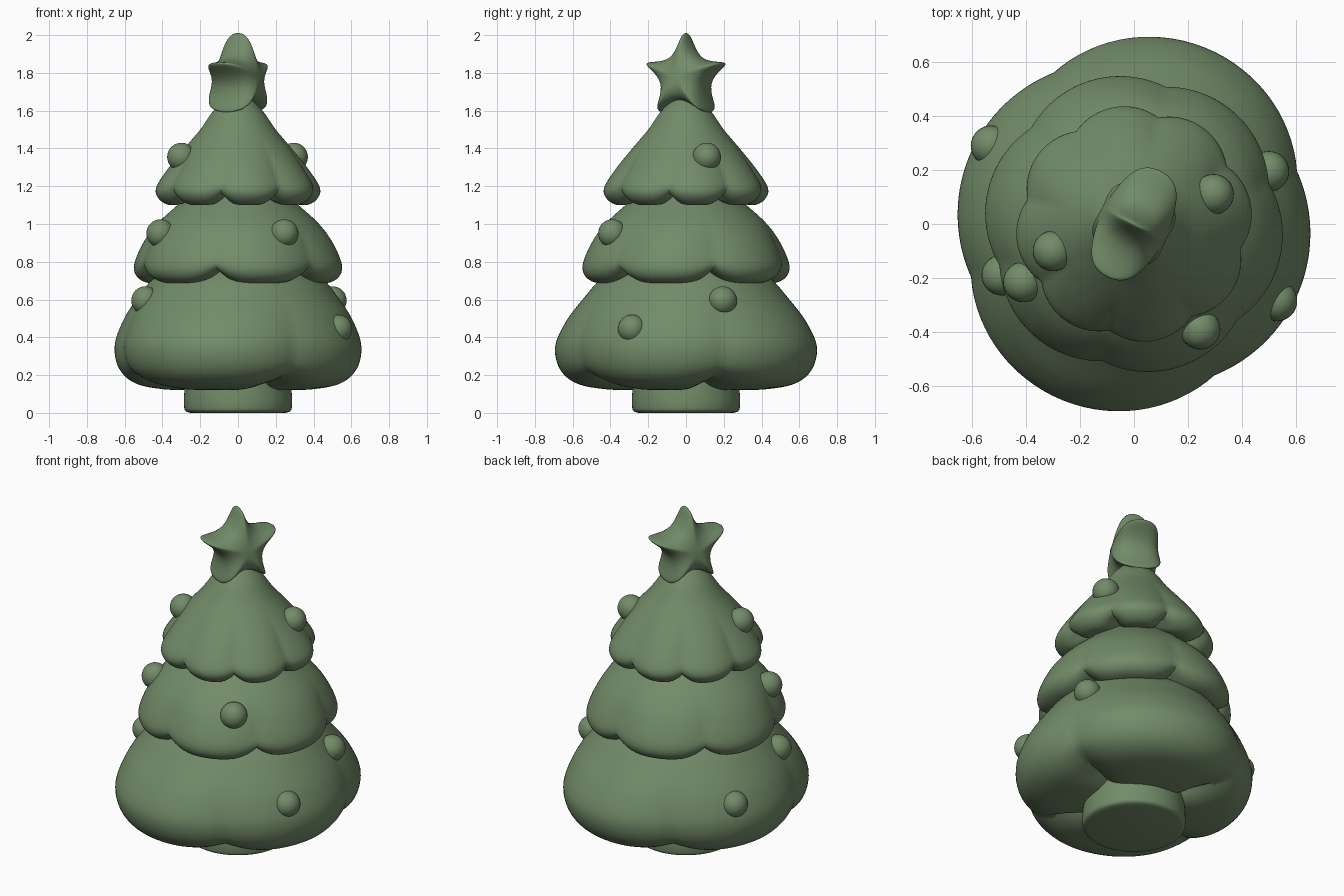
import bpy, bmesh
from math import sin, cos, radians, pi
from mathutils import Vector

if "Cube" in bpy.data.objects:
    bpy.data.objects.remove(bpy.data.objects["Cube"])

green = bpy.data.materials.new("green")
green.diffuse_color = (0.17, 0.26, 0.14, 1)
green.use_nodes = True
green.node_tree.nodes["Principled BSDF"].inputs["Base Color"].default_value = green.diffuse_color


def finish(name, bm, angle=50):
    bmesh.ops.recalc_face_normals(bm, faces=bm.faces)
    mesh = bpy.data.meshes.new(name)
    bm.to_mesh(mesh)
    bm.free()
    ob = bpy.data.objects.new(name, mesh)
    bpy.context.collection.objects.link(ob)
    mesh.materials.append(green)
    bpy.ops.object.select_all(action='DESELECT')
    bpy.context.view_layer.objects.active = ob
    ob.select_set(True)
    bpy.ops.object.shade_smooth_by_angle(angle=radians(angle))
    return ob


def skin(bm, rings):
    """Join closed rings of equal length with quads."""
    n = len(rings[0])
    for a, b in zip(rings, rings[1:]):
        for i in range(n):
            j = (i + 1) % n
            bm.faces.new((a[i], a[j], b[j], b[i]))


def smooth_path(points, steps=6):
    """Catmull-Rom through profile points."""
    p = [Vector(q) for q in points]
    p = [p[0]] + p + [p[-1]]
    out = []
    for k in range(1, len(p) - 2):
        a, b, c, d = p[k - 1:k + 3]
        for s in range(steps):
            t = s / steps
            out.append(0.5 * (2 * b + (c - a) * t + (2 * a - 5 * b + 4 * c - d) * t * t
                              + (3 * b - a - 3 * c + d) * t ** 3))
    return out + [p[-1]]


def tier(name, notches, depth, profile, swell=(0, 0), steps=20):
    """Lobed skirt; profile rows are radius, height, lobe strength, notch lift."""
    bm = bmesh.new()
    rings = []
    for r, z, w, lift in smooth_path(profile):
        ring = []
        for k, start in enumerate(notches):
            end = notches[(k + 1) % len(notches)]
            if end <= start:
                end += 360
            for i in range(steps):
                f = i / steps
                u2 = (2 * f - 1) ** 2
                ang = radians(start + (end - start) * f)
                rad = r * (1 - depth * w * u2 + swell[k % 2] * min(max(w, 0), 1) * (1 - u2))
                ring.append(bm.verts.new((rad * cos(ang), rad * sin(ang), z + lift * u2 * u2)))
        rings.append(ring)
    skin(bm, rings)
    bm.faces.new(rings[0])
    bm.faces.new(rings[-1])
    return finish(name, bm)


# Foliage tiers with 4, 6 and 8 lobes
tier("lower_tier", [18, 118, 198, 298], 0.066, [
    (.25, .85, 0, 0), (.43, .73, 0, 0), (.545, .60, .3, 0), (.63, .48, .7, 0),
    (.68, .35, 1, 0), (.655, .23, 1.2, .01), (.57, .155, 1.8, .04),
    (.42, .125, 2.5, .06), (.25, .12, 1, .05)], swell=(.035, -.03), steps=30)
tier("middle_tier", [17 + 60 * k for k in range(6)], 0.06, [
    (.20, 1.20, 0, 0), (.32, 1.10, 0, 0), (.43, 1.00, .2, 0), (.505, .90, .7, 0),
    (.555, .78, 1, .02), (.53, .71, 1.3, .05), (.45, .685, 1.8, .07),
    (.35, .71, 1, .05), (.20, .75, 0, 0)])
tier("upper_tier", [32 + 45 * k for k in range(8)], 0.075, [
    (.05, 1.68, 0, 0), (.13, 1.60, 0, 0), (.20, 1.50, 0, 0), (.285, 1.40, .2, 0),
    (.375, 1.29, .7, 0), (.437, 1.19, 1, .015), (.42, 1.13, 1.3, .03),
    (.36, 1.10, 1.8, .06), (.27, 1.12, 1, .04), (.15, 1.15, 0, 0)], steps=16)

# Trunk
bm = bmesh.new()
rings = []
for r, z in smooth_path([(.25, 0), (.275, .008), (.285, .03), (.285, .10), (.27, .25)]):
    rings.append([bm.verts.new((r * cos(2 * pi * i / 64), r * sin(2 * pi * i / 64), z))
                  for i in range(64)])
skin(bm, rings)
bm.faces.new(rings[0])
bm.faces.new(rings[-1])
finish("trunk", bm)

# Puffy star, thicker toward its base, turned about the vertical axis
bm = bmesh.new()
along = Vector((cos(radians(63)), sin(radians(63)), 0))
normal = Vector((sin(radians(63)), -cos(radians(63)), 0))


def star_point(r, a, t):
    h = r * cos(a)
    thick = 0.105 - 0.16 * h
    return bm.verts.new(along * (r * sin(a)) + normal * (t * thick) + Vector((0, 0, 1.78 + h)))


rings = []
for s, t in [(.55, -1.15), (1, -.75), (1, .75), (.55, 1.15)]:
    rings.append([star_point(s * (.07 if i % 2 else .325), i * pi / 5, t) for i in range(10)])
skin(bm, rings)
for ring, t in ((rings[0], -1.25), (rings[-1], 1.25)):
    mid = star_point(0, 0, t)
    for i in range(10):
        bm.faces.new((mid, ring[i], ring[(i + 1) % 10]))
star = finish("star", bm, 180)
sub = star.modifiers.new("smooth", 'SUBSURF')
sub.levels = sub.render_levels = 3

# Round ornaments
spots = [(.295, .11, 1.355), (-.30, -.10, 1.355), (.245, -.39, .95), (-.41, -.215, .95),
         (-.49, -.19, .595), (.50, .195, .595), (.53, -.285, .445), (-.53, .29, .445)]
for k, spot in enumerate(spots):
    bm = bmesh.new()
    bmesh.ops.create_uvsphere(bm, u_segments=32, v_segments=16, radius=.075)
    ob = finish(f"ornament_{k + 1}", bm, 180)
    ob.location = spot
